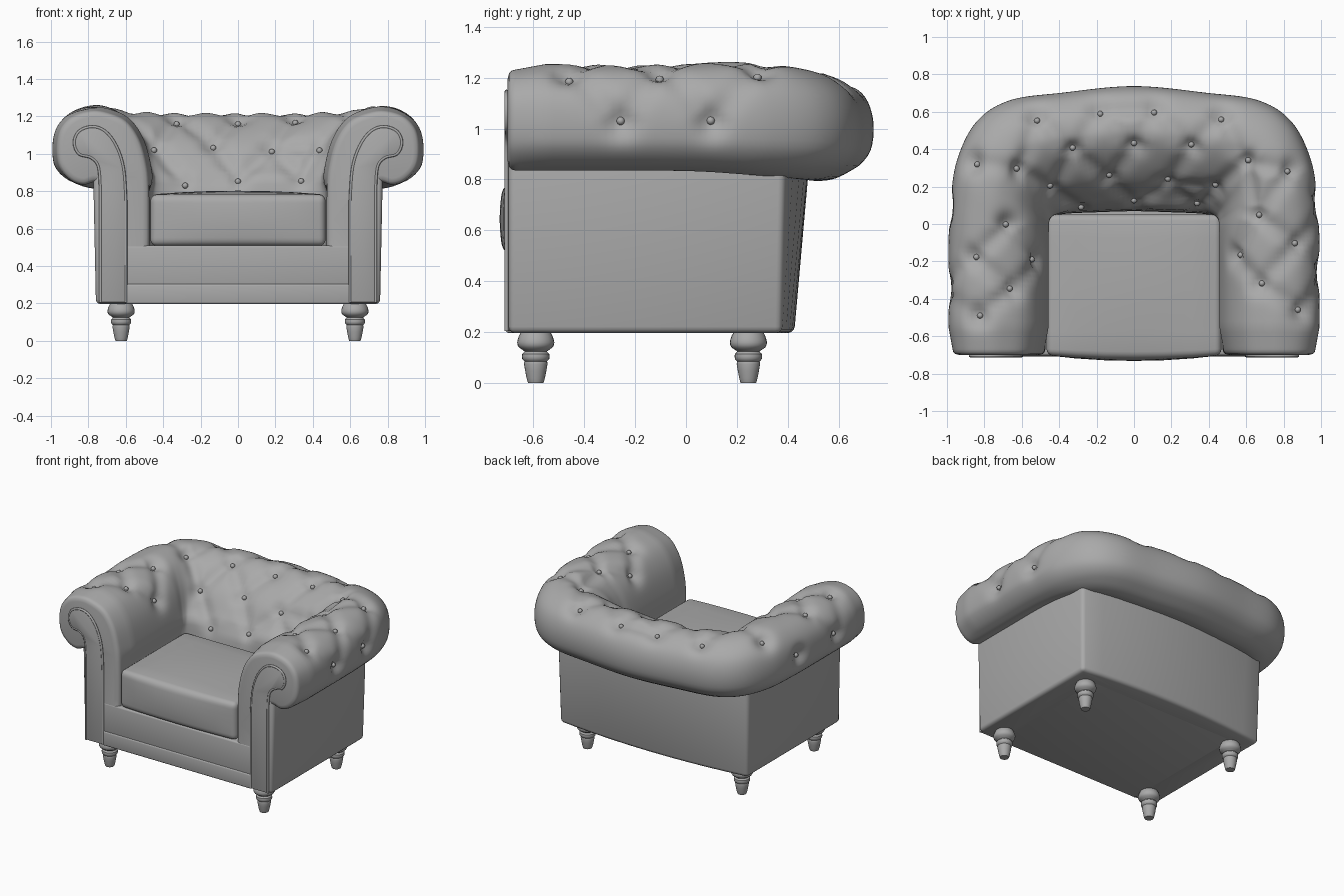
import bpy, bmesh, math
from mathutils import Vector

if "Cube" in bpy.data.objects:
    bpy.data.objects.remove(bpy.data.objects["Cube"])

grey = bpy.data.materials.new("grey leather")
grey.diffuse_color = (0.4, 0.4, 0.4, 1)
grey.use_nodes = True
grey.node_tree.nodes["Principled BSDF"].inputs["Base Color"].default_value = grey.diffuse_color


def finish(name, bm, angle=35):
    """Turn a bmesh into a smooth-shaded object."""
    bmesh.ops.recalc_face_normals(bm, faces=bm.faces[:])
    me = bpy.data.meshes.new(name)
    bm.to_mesh(me)
    bm.free()
    me.materials.append(grey)
    ob = bpy.data.objects.new(name, me)
    bpy.context.collection.objects.link(ob)
    bpy.ops.object.select_all(action='DESELECT')
    ob.select_set(True)
    bpy.context.view_layer.objects.active = ob
    bpy.ops.object.shade_smooth_by_angle(angle=math.radians(angle))
    return ob


def round_edges(bm, width, segments=3):
    bm.normal_update()
    sharp = [e for e in bm.edges if e.calc_face_angle(0) > math.radians(40)]
    bmesh.ops.bevel(bm, geom=sharp, offset=width, segments=segments,
                    profile=0.5, affect='EDGES', clamp_overlap=True)


def prism(outline, axis, lo, hi):
    """Extrude a 2D outline along z (axis 2) or y (axis 1)."""
    bm = bmesh.new()
    place = (lambda a, b, h: (a, b, h)) if axis == 2 else (lambda a, b, h: (a, h, b))
    ends = [[bm.verts.new(place(a, b, h)) for a, b in outline] for h in (lo, hi)]
    n = len(outline)
    for i in range(n):
        j = (i + 1) % n
        bm.faces.new((ends[0][i], ends[0][j], ends[1][j], ends[1][i]))
    bm.faces.new(ends[0])
    bm.faces.new(ends[1])
    bmesh.ops.recalc_face_normals(bm, faces=bm.faces[:])
    return bm


def spline(pts, n):
    """Smooth curve through points of any dimension."""
    out = []
    for i in range(len(pts) - 1):
        a, b, c, d = (pts[max(i - 1, 0)], pts[i], pts[i + 1], pts[min(i + 2, len(pts) - 1)])
        for k in range(n):
            t = k / n
            out.append(tuple(0.5 * (2 * q + (r - p) * t + (2 * p - 5 * q + 4 * r - s) * t * t
                                    + (3 * q - p - 3 * r + s) * t ** 3)
                             for p, q, r, s in zip(a, b, c, d)))
    return out + [tuple(pts[-1])]


# Body shell: U-shaped plan with a gently bowed back
back = [(0.775 - 1.55 * i / 10, 0.39 + 0.1 * (1 - (1 - i / 5) ** 2)) for i in range(11)]
plan = [(0.775, -0.697)] + back + [(-0.775, -0.697), (-0.56, -0.697), (-0.56, 0.2),
                                   (0.56, 0.2), (0.56, -0.697)]
bm = prism(plan, 2, 0.197, 0.93)
for v in bm.verts:
    if v.co.z < 0.5:
        v.co.x *= 0.98
        if v.co.y > 0.385:
            v.co.y = 0.375 + (v.co.y - 0.39) * 0.5
round_edges(bm, 0.025)
finish("body_shell", bm)

# Front rails and seat base
for name, hw, y, z0, z1 in (("seat_base", 0.62, -0.702, 0.29, 0.51), ("lower_rail", 0.605, -0.708, 0.197, 0.305)):
    bm = prism([(-hw, y), (hw, y), (hw, 0.3), (-hw, 0.3)], 2, z0, z1)
    round_edges(bm, 0.012)
    finish(name, bm)

# Tufted arms and back: one section swept round a U
# path: inner x, y, outer x, y, blend from arm section (0) to back section (1)
half = [(-.47, -.67, -.975, -.67, 0), (-.47, -.4, -.975, -.4, 0), (-.47, -.15, -.975, -.12, 0),
        (-.465, -.03, -.965, .10, .1), (-.45, .01, -.93, .33, .4), (-.42, .03, -.83, .53, .7),
        (-.35, .04, -.66, .64, .9), (-.2, .045, -.38, .68, 1), (0, .05, 0, .715, 1)]
path = spline(half + [(-a, b, -c, d, w) for a, b, c, d, w in half[-2::-1]], 10)
arm = [(.475, .42), (.475, .8), (.49, .95), (.53, 1.08), (.60, 1.175), (.70, 1.22), (.79, 1.23), (.89, 1.2),
       (.955, 1.13), (.975, 1.03), (.96, .93), (.90, .86), (.83, .835), (.76, .85), (.70, .80), (.70, .42)]
rear = [(.06, .42), (.07, .79), (.165, .93), (.25, 1.045), (.37, 1.14), (.46, 1.19), (.53, 1.2), (.62, 1.175),
        (.70, 1.11), (.73, 1.01), (.71, .90), (.63, .82), (.55, .795), (.46, .8), (.40, .75), (.40, .42)]
section = spline([((x - .47) / .51, z, (y - .04) / .69, h) for (x, z), (y, h) in zip(arm, rear)], 5)
bm = bmesh.new()
rows = []
for ix, iy, ox, oy, w in path:
    ring = []
    lift = .08 * w * (1 - w)  # corners stand a little proud of the back
    for t0, z0, t1, z1 in section:
        t = t0 + (t1 - t0) * w
        z = z0 + (z1 - z0) * w
        ring.append(bm.verts.new((ix + (ox - ix) * t, iy + (oy - iy) * t, z + lift * max(0, min(1, (z - .9) / .3)))))
    rows.append(ring)


def bridge(r0, r1):
    for j in range(len(r0)):
        k = (j + 1) % len(r0)
        bm.faces.new((r0[j], r0[k], r1[k], r1[j]))


for r0, r1 in zip(rows, rows[1:]):
    bridge(r0, r1)
# rounded front ends
for ring in (rows[0], rows[-1]):
    co = [v.co.copy() for v in ring]
    s = -1 if co[0].x < 0 else 1
    prev = ring
    for inset, y in ((.004, -.685), (.015, -.695), (.035, -.70)):
        new = []
        for j, c in enumerate(co):
            d = co[(j + 1) % len(co)] - co[j - 1]
            nrm = Vector((d.z, 0, -d.x)).normalized() * s
            p = c + nrm * inset
            p.y = y
            new.append(bm.verts.new(p))
        bridge(prev, new)
        prev = new
    bm.faces.new(prev)
bmesh.ops.recalc_face_normals(bm, faces=bm.faces[:])
bm.normal_update()

# Buttons placed as seen from above, then dropped onto the surface
spots = [(-.86, .32), (-.62, .29), (-.53, .56), (-.19, .60), (.12, .61), (.47, .57), (-.32, .40), (-.01, .43),
         (.30, .41), (-.44, .19), (-.14, .24), (.17, .23), (.43, .20), (-.29, .08), (.01, .11), (.34, .10),
         (.60, .33), (.82, .29), (-.67, 0), (.67, .05), (-.84, -.17), (.86, -.10), (-.65, -.35), (.68, -.33),
         (-.82, -.50), (.88, -.47), (-.53, -.18), (.56, -.17), (.98, -.26), (.97, .10), (-.98, -.34), (-.97, .08)]
upper = [v for r in rows for v in r[5:48]]
hits = [min(upper, key=lambda v: (v.co.x - x) ** 2 + (v.co.y - y) ** 2) for x, y in spots]
pts = [v.co.copy() for v in hits]
seams = [(a, b - a) for i, a in enumerate(pts) for b in pts[i + 1:] if 0.02 < (b - a).length < 0.295]
normals = [v.normal.copy() for v in hits]
moves = []
for r in rows:
    for j, v in enumerate(r[4:62]):
        p = v.co
        fade = max(0, min(1, (p.y + .67) / .12)) * max(0, min(1, (p.z - .8) / .06))
        if j > 45:
            fade *= max(0, 1 - (j - 45) / 8)
        dent = max(.048 * math.exp(-(p - c).length_squared / .0035) for c in pts)
        crease = 0
        for a, d in seams:
            t = max(0, min(1, (p - a).dot(d) / d.length_squared))
            crease = max(crease, .025 * math.exp(-(p - a - d * t).length_squared / .0022))
        moves.append((v, v.normal * ((.022 - max(dent, crease)) * fade)))
for v, m in moves:
    v.co += m
seats = [v.co + n * .006 for v, n in zip(hits, normals)]
finish("tufted_arms_and_back", bm, 50)

bm = bmesh.new()
for p in seats:
    made = bmesh.ops.create_uvsphere(bm, u_segments=12, v_segments=8, radius=.016)
    bmesh.ops.translate(bm, verts=made['verts'], vec=p)
finish("buttons", bm, 60)

# Keyhole-shaped front arm panels with piping
key = [(.60, .75), (.612, .92), (.65, 1.04), (.71, 1.12), (.78, 1.145), (.85, 1.12), (.875, 1.06),
       (.85, 1.0), (.785, .98), (.745, .93), (.735, .8)]
key = [(.60, .205)] + spline(key, 4) + [(.735, .205)]
for s, side in ((-1, "left"), (1, "right")):
    outline = [(s * x, z) for x, z in key]
    bm = prism(outline, 1, -.711, -.68)
    round_edges(bm, .006, 2)
    finish(side + "_arm_panel", bm)
    cu = bpy.data.curves.new(side + "_panel_piping", 'CURVE')
    cu.dimensions = '3D'
    cu.bevel_depth = .008
    cu.bevel_resolution = 2
    sp = cu.splines.new('POLY')
    sp.points.add(len(outline) - 1)
    for q, (x, z) in zip(sp.points, outline):
        q.co = (x, -.705, z, 1)
    cu.materials.append(grey)
    bpy.context.collection.objects.link(bpy.data.objects.new(cu.name, cu))

# Seat cushion with bowed front and crowned top
bm = bmesh.new()
bmesh.ops.create_cube(bm, size=2)
bmesh.ops.subdivide_edges(bm, edges=bm.edges[:], cuts=5, use_grid_fill=True)
for v in bm.verts:
    x, y, z = v.co
    front = .03 * (1 - x * x) * (1 - .5 * z * z) if y < -.99 else 0
    crown = .02 * (1 - x * x) * (1 - y * y) if z > .99 else 0
    v.co = (x * .468, -.325 + y * .377 - front, .645 + z * .138 + crown)
round_edges(bm, .035, 4)
finish("seat_cushion", bm, 60)

# Turned legs
prof = spline([(.03, 0), (.036, .02), (.046, .075), (.044, .085), (.053, .095), (.053, .115), (.044, .125),
               (.066, .14), (.073, .16), (.066, .185), (.055, .205)], 2)
for sx, side in ((-1, "left"), (1, "right")):
    for y, end in ((-.59, "front"), (.245, "back")):
        bm = bmesh.new()
        rings = [[bm.verts.new((sx * .625 + r * math.cos(a * math.tau / 24), y + r * math.sin(a * math.tau / 24), z))
                  for a in range(24)] for r, z in prof]
        for r0, r1 in zip(rings, rings[1:]):
            bridge(r0, r1)
        bm.faces.new(rings[0])
        bm.faces.new(rings[-1])
        finish(f"{end}_{side}_leg", bm, 40)
